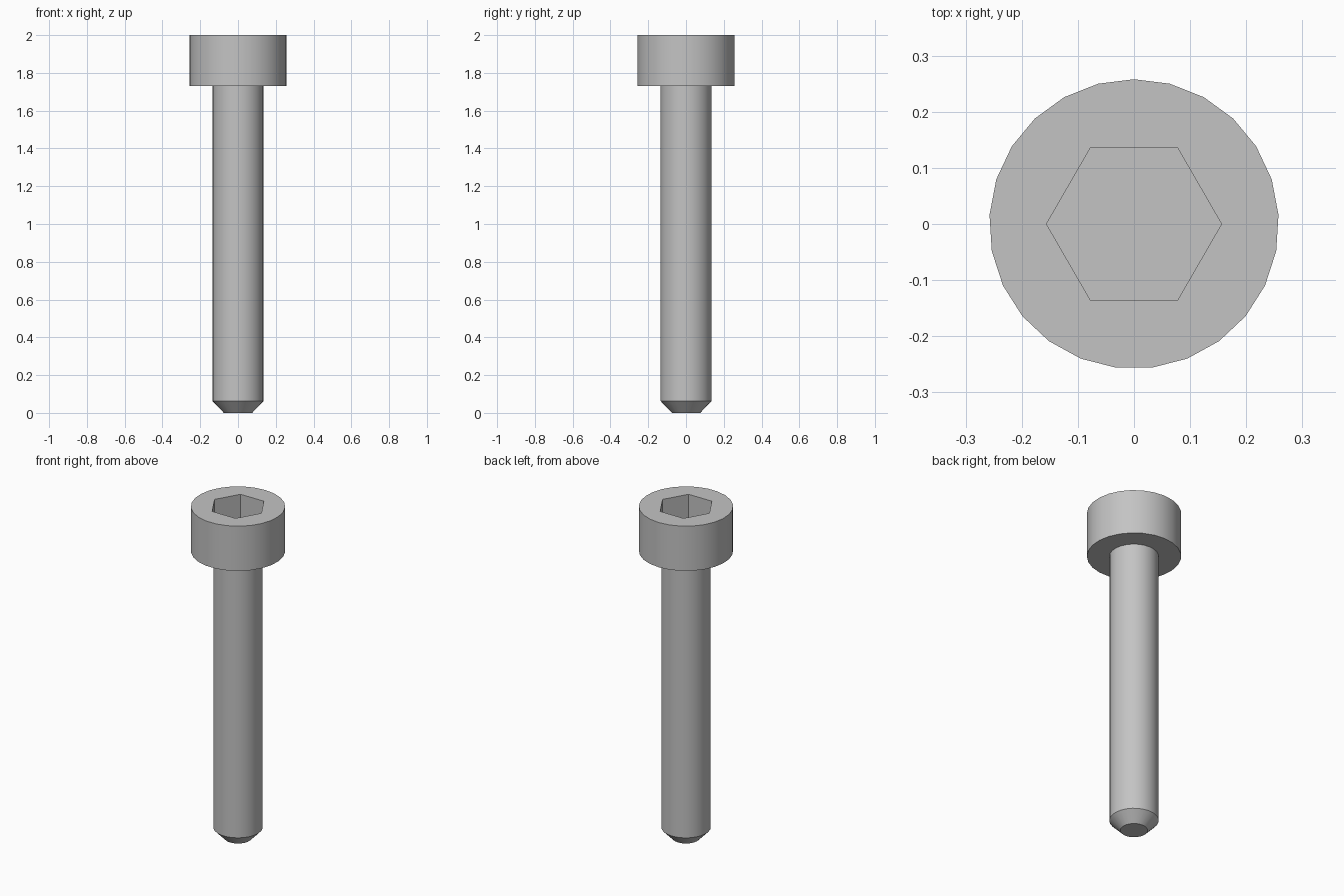
import bpy
import bmesh
from math import sin, cos, pi, radians

SIDES = 25

# Remove the default cube
cube = bpy.data.objects.get("Cube")
if cube:
    bpy.data.objects.remove(cube, do_unlink=True)

# Single grey steel colour
steel = bpy.data.materials.new("grey steel")
steel.use_nodes = True
colour = (0.55, 0.55, 0.55, 1)
steel.diffuse_color = colour
steel.node_tree.nodes["Principled BSDF"].inputs["Base Color"].default_value = colour


def ring(bm, radius, z, sides, start):
    """Regular polygon of vertices at height z."""
    angles = [start + 2 * pi * i / sides for i in range(sides)]
    return [bm.verts.new((radius * cos(a), radius * sin(a), z)) for a in angles]


def walls(bm, lower, upper):
    """Quad band joining two rings."""
    n = len(lower)
    for i in range(n):
        j = (i + 1) % n
        bm.faces.new((lower[i], lower[j], upper[j], upper[i]))


def loop_edges(bm, verts):
    return [bm.edges.get((verts[i - 1], verts[i])) for i in range(len(verts))]


def finish(bm, name):
    bmesh.ops.recalc_face_normals(bm, faces=bm.faces[:])
    mesh = bpy.data.meshes.new(name)
    bm.to_mesh(mesh)
    bm.free()
    mesh.materials.append(steel)
    obj = bpy.data.objects.new(name, mesh)
    bpy.context.collection.objects.link(obj)
    bpy.ops.object.select_all(action="DESELECT")
    obj.select_set(True)
    bpy.context.view_layer.objects.active = obj
    bpy.ops.object.shade_smooth_by_angle(angle=radians(30))


# Cylindrical head with a hexagonal socket
bm = bmesh.new()
bottom = ring(bm, 0.258, 1.73, SIDES, pi / 2)
top = ring(bm, 0.258, 2.0, SIDES, pi / 2)
socket_floor = ring(bm, 0.156, 1.84, 6, 0)
socket_rim = ring(bm, 0.156, 2.0, 6, 0)
walls(bm, bottom, top)
walls(bm, socket_floor, socket_rim)
bm.faces.new(bottom)
bm.faces.new(socket_floor)
bmesh.ops.triangle_fill(bm, use_beauty=True, normal=(0, 0, 1),
                        edges=loop_edges(bm, top) + loop_edges(bm, socket_rim))
finish(bm, "socket_head")

# Shank with a chamfered tip, running slightly into the head
bm = bmesh.new()
profile = [(0.075, 0), (0.135, 0.062), (0.135, 1.75)]
rings = [ring(bm, r, z, SIDES, pi / 2) for r, z in profile]
for lower, upper in zip(rings, rings[1:]):
    walls(bm, lower, upper)
bm.faces.new(rings[0])
bm.faces.new(rings[-1])
finish(bm, "shank")
